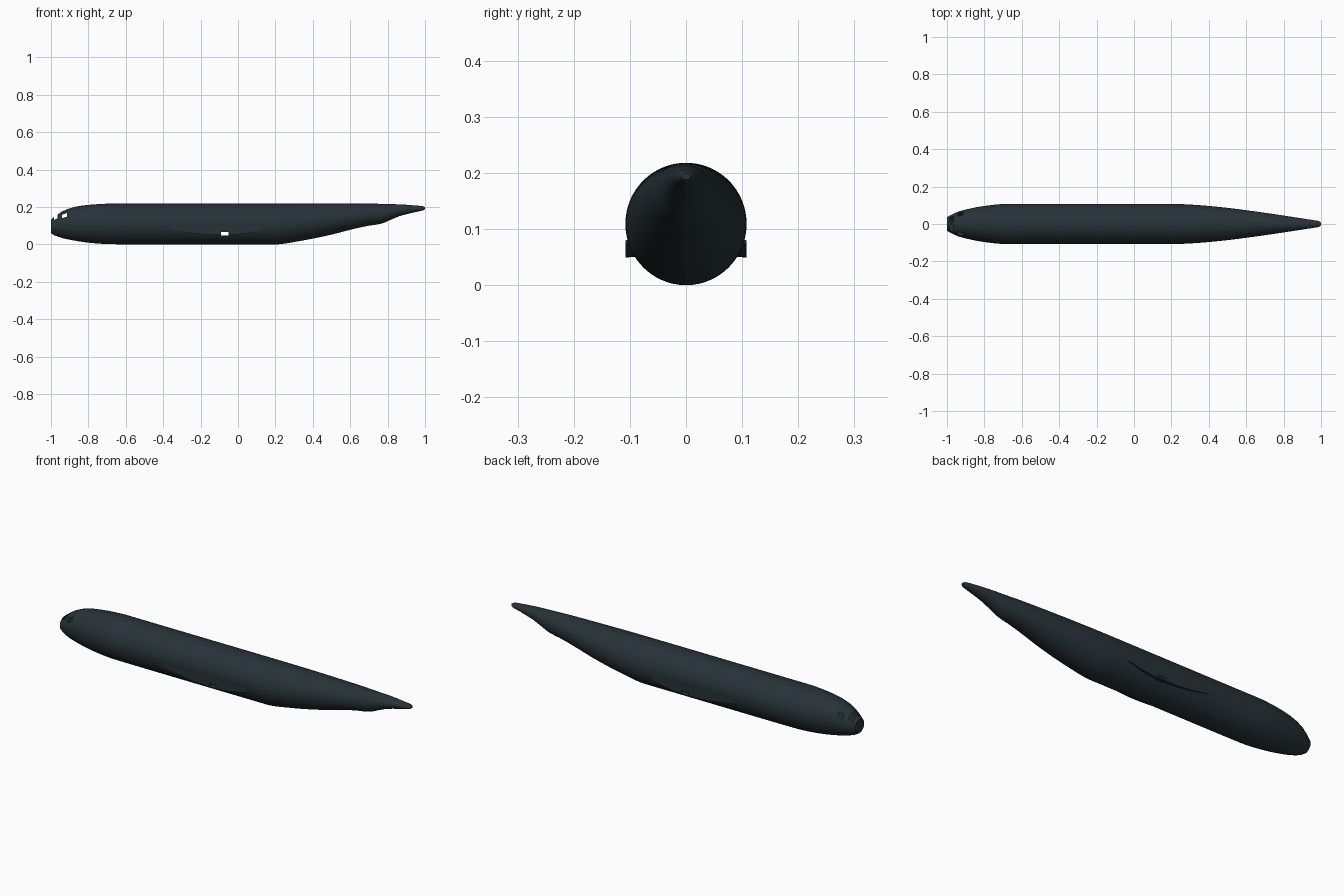
import bpy, bmesh, math

if "Cube" in bpy.data.objects:
    bpy.data.objects.remove(bpy.data.objects["Cube"])

slate = bpy.data.materials.new("dark_slate")
slate.diffuse_color = (0.0194, 0.0319, 0.0395, 1)
slate.use_nodes = True
slate.node_tree.nodes["Principled BSDF"].inputs["Base Color"].default_value = slate.diffuse_color

# fuselage outline: x, bottom z, top z, half width
KEYS = [(-1.0, .060, .132, .036), (-.985, .050, .145, .045), (-.965, .042, .160, .055),
        (-.94, .034, .176, .066), (-.90, .025, .193, .077), (-.85, .016, .205, .088),
        (-.78, .007, .213, .099), (-.68, .001, .218, .108), (-.5, 0, .218, .108),
        (.2, 0, .218, .108), (.33, .018, .218, .102), (.49, .050, .218, .0875),
        (.62, .083, .218, .071), (.70, .100, .218, .060), (.76, .109, .217, .051),
        (.86, .150, .214, .036), (.95, .173, .208, .022), (.99, .182, .204, .015),
        (1.0, .188, .199, .008)]


def section(x):
    """Smooth (monotone) interpolation of the outline at x."""
    n = len(KEYS)
    i = max(k for k in range(n - 1) if KEYS[k][0] <= x + 1e-9)
    a, b = KEYS[i], KEYS[i + 1]
    h = b[0] - a[0]
    t = (x - a[0]) / h

    def slope(k, c):
        if k == 0 or k == n - 1:
            j = 0 if k == 0 else n - 2
            return (KEYS[j + 1][c] - KEYS[j][c]) / (KEYS[j + 1][0] - KEYS[j][0])
        l = (KEYS[k][c] - KEYS[k - 1][c]) / (KEYS[k][0] - KEYS[k - 1][0])
        r = (KEYS[k + 1][c] - KEYS[k][c]) / (KEYS[k + 1][0] - KEYS[k][0])
        return 0 if l * r <= 0 else 2 * l * r / (l + r)

    return [(2*t**3 - 3*t**2 + 1) * a[c] + (t**3 - 2*t**2 + t) * h * slope(i, c)
            + (3*t**2 - 2*t**3) * b[c] + (t**3 - t**2) * h * slope(i + 1, c)
            for c in (1, 2, 3)]


def finish(name, bm, angle=35):
    bmesh.ops.recalc_face_normals(bm, faces=bm.faces)
    me = bpy.data.meshes.new(name)
    bm.to_mesh(me)
    bm.free()
    ob = bpy.data.objects.new(name, me)
    bpy.context.collection.objects.link(ob)
    me.materials.append(slate)
    bpy.ops.object.select_all(action='DESELECT')
    ob.select_set(True)
    bpy.context.view_layer.objects.active = ob
    bpy.ops.object.shade_smooth_by_angle(angle=math.radians(angle))


# fuselage shell with cockpit window and wing spar openings
SEG = 96
xs = {k[0] for k in KEYS} | {-.985, -.965, -.94, -.915, -.09, -.05}
xs |= {round(-.98 + .04 * i, 3) for i in range(50)}
xs = sorted(xs)
bm = bmesh.new()
rings = []
for x in xs:
    zb, zt, w = section(x)
    rings.append([bm.verts.new((x, w * math.cos(2 * math.pi * i / SEG),
                                (zb + zt) / 2 + (zt - zb) / 2 * math.sin(2 * math.pi * i / SEG)))
                  for i in range(SEG)])


def is_opening(x, ang):
    elev = math.degrees(math.asin(math.sin(ang)))
    if -.94 < x < -.915:
        return 29 < elev < 48          # side cockpit window
    if -.985 < x < -.965:
        return 42 < elev < 82          # windscreen
    return -.09 < x < -.05 and -34 < elev < -22   # spar passage


for j in range(len(xs) - 1):
    xm = (xs[j] + xs[j + 1]) / 2
    for i in range(SEG):
        if is_opening(xm, 2 * math.pi * (i + .5) / SEG):
            continue
        k = (i + 1) % SEG
        bm.faces.new((rings[j][i], rings[j][k], rings[j + 1][k], rings[j + 1][i]))
bm.faces.new(rings[0])
bm.faces.new(rings[-1])
finish("fuselage", bm)

# wing root fairings: vertical wall under the widest line, closed by a curved underside
for side, name in ((1, "left"), (-1, "right")):
    bm = bmesh.new()
    cols = []
    fx = sorted({-.36 + .03 * i for i in range(17)} | {-.09, -.05})
    for x in fx:
        d = (x + .08)
        zb = .049 + (.031 * (d / .28) ** 2 if d < 0 else .025 * (d / .20) ** 2)
        inner = math.sqrt(max(.108 ** 2 - (zb + .002 - .109) ** 2, 0)) - .004
        zm = max(.067, zb + .004)
        cols.append([bm.verts.new((x, side * y, z)) for y, z in
                     ((.1075, .109), (.1075, zm), (.1075, zb), (inner, zb + .002))])
    for j in range(len(fx) - 1):
        hole = -.09 < (fx[j] + fx[j + 1]) / 2 < -.05
        for r in range(3):
            if hole and r == 1:
                continue
            bm.faces.new((cols[j][r], cols[j][r + 1], cols[j + 1][r + 1], cols[j + 1][r]))
    finish(name + "_wing_root_fairing", bm)
